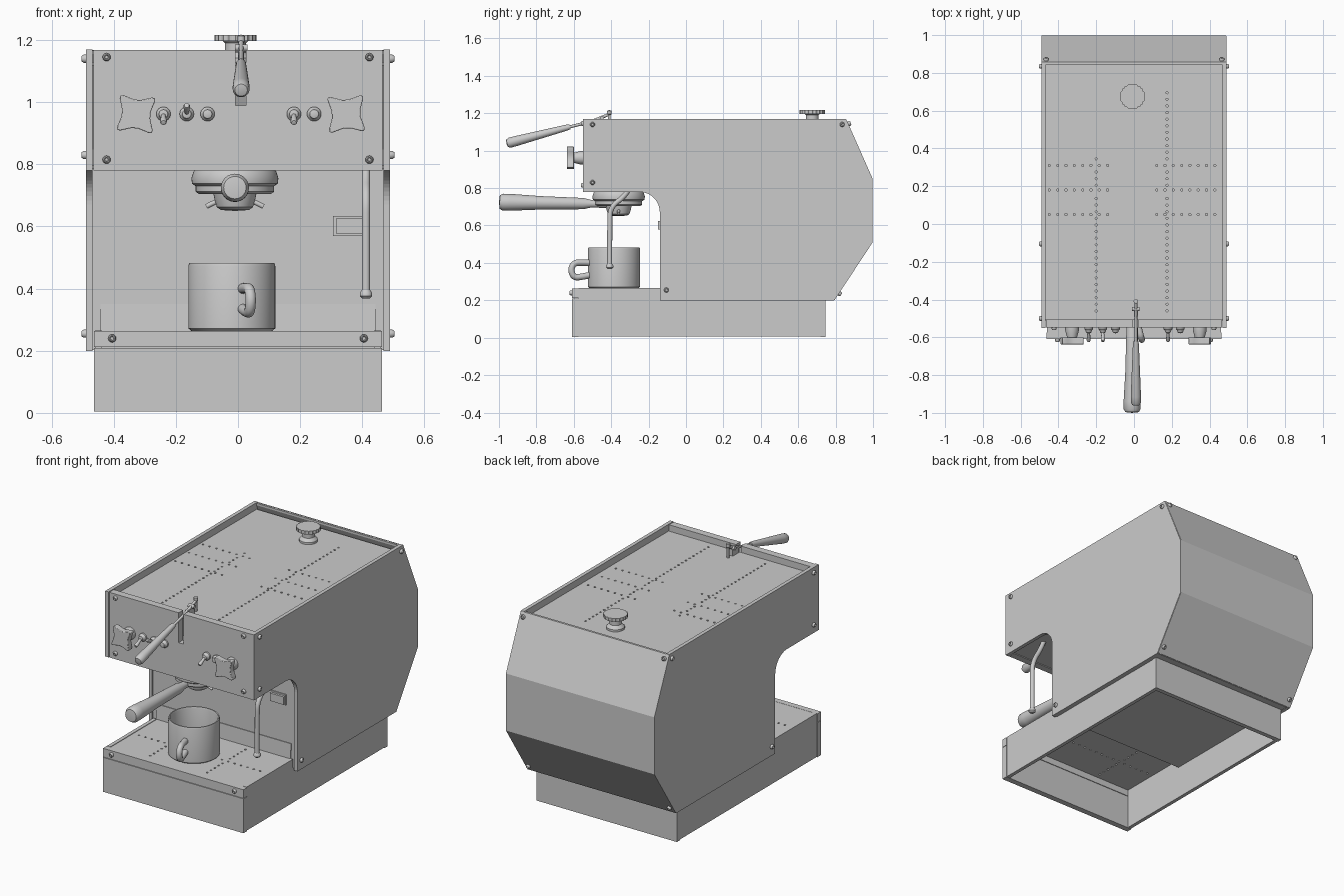
import bpy, bmesh
from math import sin, cos, pi, radians
from mathutils import Vector, Matrix

if "Cube" in bpy.data.objects:
    bpy.data.objects.remove(bpy.data.objects["Cube"])


def finish(name, bm, smooth=False):
    bmesh.ops.recalc_face_normals(bm, faces=bm.faces)
    me = bpy.data.meshes.new(name)
    bm.to_mesh(me)
    bm.free()
    ob = bpy.data.objects.new(name, me)
    bpy.context.collection.objects.link(ob)
    bpy.ops.object.select_all(action='DESELECT')
    bpy.context.view_layer.objects.active = ob
    ob.select_set(True)
    if smooth:
        bpy.ops.object.shade_smooth_by_angle(angle=radians(35))
    return ob


def box(name, x, y, z):
    bm = bmesh.new()
    m = Matrix.Translation((sum(x) / 2, sum(y) / 2, sum(z) / 2)) @ Matrix.Diagonal(
        (x[1] - x[0], y[1] - y[0], z[1] - z[0], 1))
    bmesh.ops.create_cube(bm, size=1, matrix=m)
    return finish(name, bm)


def prism(name, pts, axis, lo, hi, smooth=False, bevel=0):
    """Extrude a 2D outline along x, y or z."""
    place = {'x': lambda a, b: (lo, a, b), 'y': lambda a, b: (a, lo, b), 'z': lambda a, b: (a, b, lo)}[axis]
    bm = bmesh.new()
    f = bm.faces.new([bm.verts.new(place(*p)) for p in pts])
    ext = bmesh.ops.extrude_face_region(bm, geom=[f])
    d = Vector([(hi - lo) * (axis == c) for c in 'xyz'])
    bmesh.ops.translate(bm, vec=d, verts=[v for v in ext['geom'] if isinstance(v, bmesh.types.BMVert)])
    ob = finish(name, bm, smooth)
    if bevel:
        m = ob.modifiers.new('bevel', 'BEVEL')
        m.width, m.segments = bevel, 2
    return ob


def lathe(name, prof, loc, direction=(0, 0, 1), seg=40):
    """Revolve (radius, height) points about an axis through loc."""
    bm = bmesh.new()
    rings = []
    for r, h in prof:
        n = 1 if r == 0 else seg
        rings.append([bm.verts.new((r * cos(2 * pi * i / seg), r * sin(2 * pi * i / seg), h)) for i in range(n)])
    for a, b in zip(rings, rings[1:]):
        for i in range(seg):
            j = (i + 1) % seg
            q = [a[i % len(a)], a[j % len(a)], b[j % len(b)], b[i % len(b)]]
            bm.faces.new(list(dict.fromkeys(q)))
    rot = Vector(direction).to_track_quat('Z', 'Y').to_matrix().to_4x4()
    bm.transform(Matrix.Translation(loc) @ rot)
    return finish(name, bm, True)


def tube(name, pts, r):
    cu = bpy.data.curves.new(name, 'CURVE')
    cu.dimensions, cu.bevel_depth, cu.bevel_resolution, cu.use_fill_caps = '3D', r, 4, True
    s = cu.splines.new('NURBS')
    s.points.add(len(pts) - 1)
    for p, c in zip(s.points, pts):
        p.co = (*c, 1)
    s.order_u, s.use_endpoint_u, s.resolution_u = 3, True, 8
    ob = bpy.data.objects.new(name, cu)
    bpy.context.collection.objects.link(ob)
    return ob


def perforate(ob, holes, z, r=0.006):
    bm = bmesh.new()
    for x, y in holes:
        bmesh.ops.create_cone(bm, cap_ends=True, segments=8, radius1=r, radius2=r, depth=0.1,
                              matrix=Matrix.Translation((x, y, z)))
    cut = finish('hole_cutter', bm)
    m = ob.modifiers.new('holes', 'BOOLEAN')
    m.object, m.operation, m.solver = cut, 'DIFFERENCE', 'EXACT'
    bpy.context.view_layer.objects.active = ob
    bpy.ops.object.modifier_apply(modifier=m.name)
    bpy.data.objects.remove(cut)


def screw(loc, d):
    lathe('screw', [(0, .006), (.005, .006), (.006, .013), (.009, .014), (.013, .008), (.013, -.004), (0, -.004)],
          loc, d, 16)


# Side panels with the curved cut-out above the tray
arc = [(-.25 + .11 * cos(a * pi / 24), .67 + .11 * sin(a * pi / 24)) for a in range(13)]
side = [(-.55, 1.17), (.855, 1.17), (.995, .85), (.995, .51), (.79, .20), (-.14, .20)] + arc + [(-.55, .78)]
prism('side_panel_right', side, 'x', .468, .49)
prism('side_panel_left', side, 'x', -.49, -.468)

# Folded sheet shell: back, floor, rear wall of the brewing bay, underside of the head
shell = [(.842, 1.167), (.855, 1.167), (.993, .85), (.993, .51), (.788, .202), (-.13, .202), (-.13, .785),
         (-.51, .785), (-.51, .797), (-.118, .797), (-.118, .214), (.781, .214), (.981, .514), (.981, .848),
         (.842, 1.155)]
prism('body_shell', shell, 'x', -.47, .47)
# Outer back cover, flush with the side panels
cover = [(.857, 1.168), (.998, .85), (.998, .51), (.795, .202), (.79, .204), (.993, .512), (.993, .849), (.85, 1.168)]
prism('back_cover', cover, 'x', -.49, .488)

# Front panel with lever slot
prism('front_panel', [(-.465, .78), (.465, .78), (.465, 1.168), (.025, 1.168), (.025, .99), (-.008, .99),
                      (-.008, 1.168), (-.465, 1.168)], 'y', -.548, -.505)

# Perforated cup-warming top
top = box('cup_warmer_top', (-.468, .468), (-.506, .845), (1.118, 1.13))
rows = [(s * (.13 + .044 * i) - .01, y) for y in (.05, .18, .31) for s in (-1, 1) for i in range(8)]
cols = [(-.2, -.46 + .035 * i) for i in range(24)] + [(.175, -.46 + .035 * i) for i in range(34)]
perforate(top, rows + [c for c in cols if min(abs(c[1] - y) for y in (.05, .18, .31)) > .014], 1.12)

# Base frame: L-shaped sides, slotted front and rear wall
base_side = [(-.575, .006), (.72, .006), (.72, .21), (-.14, .21), (-.14, .265), (-.575, .265)]
prism('base_side_right', base_side, 'x', .438, .46)
prism('base_side_left', base_side, 'x', -.46, -.438)
box('base_front', (-.463, .463), (-.61, -.575), (.004, .209))
box('base_front_rail', (-.463, .463), (-.61, -.575), (.212, .263))
box('base_rear', (-.463, .463), (.72, .747), (.004, .21))

# Drip tray, splash plate
tray = box('drip_tray', (-.44, .44), (-.576, -.125), (.25, .262))
perforate(tray, [(-.4 + .042 * i, -.36) for i in range(20)]
          + [(x, -.54 + .036 * i) for x in (-.2, .175) for i in range(11) if i != 5], .255)
prism('splash_plate', [(-.139, .26), (-.134, .26), (-.129, .35), (-.134, .35)], 'x', -.443, .443)

# Power switch on the back wall
box('switch_box', (.315, .405), (-.15, -.13), (.578, .625))
box('switch_plate', (.305, .41), (-.136, -.129), (.57, .634))

# Screws
for s in (-1, 1):
    for y, z in ((-.5, 1.14), (-.5, .83), (-.105, .255), (.835, 1.14)):
        screw((s * .489, y, z), (s, 0, 0))
    for z in (1.145, .815):
        screw((s * .423, -.548, z), (0, -1, 0))
    screw((s * .405, -.61, .24), (0, -1, 0))
    screw((s * .465, .868, 1.143), (0, .92, .4))
    screw((s * .465, .818, .238), (0, .84, -.54))

# Four-pointed star knobs with blunt tips
for x, tilt in ((-.328, -5), (.348, 3)):
    pts = [(x + r * cos(radians(q + a + tilt)), .962 + r * sin(radians(q + a + tilt))) for q in (0, 90, 180, 270)
           for a, r in ((0, .046), (14, .048), (28, .058), (38, .072), (43, .078), (47, .078), (52, .072),
                        (62, .058), (76, .048))]
    prism('star_knob', pts, 'y', -.637, -.6, True, .005)
    lathe('star_knob_stem', [(0, 0), (.036, 0), (.036, .02), (.025, .06), (0, .06)], (x, -.545, .962), (0, -1, 0))

# Toggle switches and indicator lights
for x, tip in ((-.24, -1), (-.165, 1), (-.098, 0), (.18, -1), (.245, 0)):
    lathe('switch_collar', [(0, 0), (.023, 0), (.023, .012), (.017, .018), (.014, .03), (0, .034)],
          (x, -.545, .962), (0, -1, 0), 24)
    if tip:
        lathe('toggle_lever', [(0, 0), (.006, 0), (.011, .055), (.008, .063), (0, .065)],
              (x, -.565, .962), (0, -1, .5 * tip), 16)

# Brew lever: handle, arm and pivot
hd = Vector((0, -.34, -.09)).normalized()
lathe('lever_handle', [(0, 0), (.013, 0), (.016, .02), (.027, .30), (.027, .335), (.02, .348), (0, .352)],
      (.01, -.62, 1.128), hd)
tube('lever_arm', [(.01, -.63, 1.125), (.01, -.55, 1.145), (.01, -.48, 1.165), (.01, -.41, 1.195)], .008)
lathe('lever_pivot', [(0, 0), (.007, 0), (.007, .06), (.012, .065), (.012, .083), (0, .088)], (.01, -.41, 1.13))
lathe('lever_hinge', [(0, 0), (.011, 0), (.011, .04), (0, .04)], (-.01, -.45, 1.175), (1, 0, 0), 16)
box('lever_bracket', (0, .02), (-.5, -.44), (1.125, 1.168))

# Tank cap on top
lathe('tank_cap_stem', [(0, 0), (.05, 0), (.05, .012), (.034, .03), (.034, .06), (.045, .07), (0, .07)],
      (-.008, .675, 1.13))
pts = [((.065 + .002 * cos(20 * a)) * cos(a) - .008, (.065 + .002 * cos(20 * a)) * sin(a) + .675)
       for a in [2 * pi * i / 120 for i in range(120)]]
prism('tank_cap_rim', pts, 'z', 1.197, 1.217, True)

# Group head, portafilter, spouts
gx, gy = -.01, -.36
lathe('group_head', [(0, .79), (.125, .79), (.134, .775), (.14, .755), (.138, .738), (.126, .73), (.126, .712),
                     (.115, .704), (0, .704)], (gx, gy, 0), seg=56)
lathe('portafilter_bowl', [(0, .71), (.07, .71), (.065, .685), (.058, .662), (.045, .653), (0, .65)], (gx, gy, 0))
lathe('portafilter_handle', [(0, 0), (.02, 0), (.021, .13), (.03, .17), (.036, .40), (.045, .56), (.045, .6),
                             (.036, .616), (0, .62)], (gx, gy - .02, .714), (0, -1, .018))
for s in (-1, 1):
    tube('spout', [(gx, gy, .695), (gx + s * .05, gy, .688), (gx + s * .092, gy, .664)], .008)

# Steam wand
tube('steam_wand', [(.412, -.29, .82), (.412, -.32, .76), (.412, -.405, .70), (.412, -.408, .6), (.412, -.408, .39)],
     .0135)
lathe('steam_tip', [(0, 0), (.012, 0), (.02, .008), (.02, .018), (.013, .028), (0, .028)], (.412, -.408, .368),
      seg=24)

# Cup
cx, cy = -.02, -.385
lathe('cup', [(0, .264), (.13, .264), (.14, .272), (.14, .472), (.137, .482), (.131, .482), (.128, .472),
              (.128, .285), (0, .28)], (cx, cy, 0), seg=56)
dx, dy = sin(radians(15)), -cos(radians(15))
tube('cup_handle', [(cx + dx * r, cy + dy * r, z) for r, z in
                    ((.132, .40), (.18, .402), (.222, .40), (.24, .362), (.222, .322), (.18, .325), (.132, .335))],
     .017)
